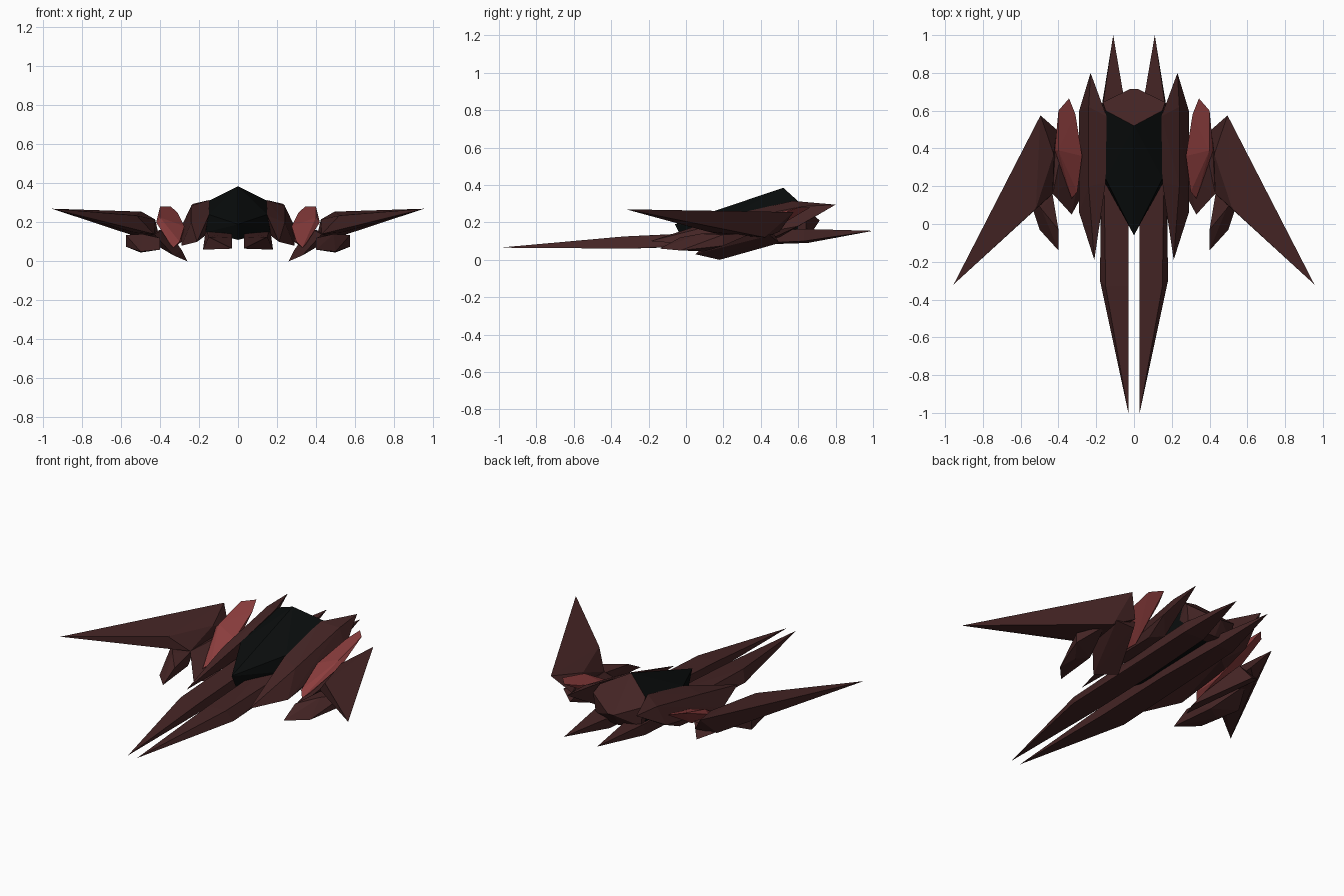
import bpy, bmesh


def material(name, rgb):
    m = bpy.data.materials.new(name)
    m.diffuse_color = (*rgb, 1)
    return m


BROWN = material("dark maroon hull", (0.058, 0.018, 0.018))
RED = material("light red panel", (0.26, 0.047, 0.047))
BLACK = material("black canopy", (0.003, 0.004, 0.004))


def facet(name, pts, mat, centre=False):
    """Faceted solid spanned by corner points; centre parts are symmetric,
    side parts are modelled at +x and mirrored."""
    if centre:
        pts = pts + [(-x, y, z) for x, y, z in pts if x > 0]
    bm = bmesh.new()
    for p in pts:
        bm.verts.new(p)
    res = bmesh.ops.convex_hull(bm, input=bm.verts[:])
    loose = [v for v in bm.verts if not v.link_faces]
    bmesh.ops.delete(bm, geom=loose, context='VERTS')
    bmesh.ops.recalc_face_normals(bm, faces=bm.faces[:])
    me = bpy.data.meshes.new(name)
    bm.to_mesh(me)
    bm.free()
    me.materials.append(mat)
    ob = bpy.data.objects.new(name, me)
    bpy.context.collection.objects.link(ob)
    if not centre:
        ob.modifiers.new("mirror", 'MIRROR').use_axis[0] = True
    return ob


# Canopy with a sloping ridge
facet("canopy", [
    (0, -.06, .19), (0, -.02, .11), (.15, .24, .24), (.165, .24, .15),
    (.15, .60, .31), (.15, .60, .15), (0, .52, .385)], BLACK, True)

# Rear cover falling away behind the canopy
facet("rear_cover", [
    (0, .52, .385), (.15, .60, .31), (.165, .645, .27), (.02, .715, .21),
    (.15, .64, .15), (.02, .66, .13), (.14, .50, .16)], BROWN, True)

# Long hull prongs, pointed at both ends
facet("hull_prong", [
    (.03, -1, .065), (.03, -.30, .065), (.18, -.30, .06),
    (.03, -.33, .12), (.15, -.33, .125),
    (.03, .20, .15), (.15, .20, .15), (.17, .20, .08), (.03, .20, .08),
    (.05, .65, .155), (.165, .63, .165), (.17, .63, .10), (.05, .65, .09),
    (.11, 1, .155)], BROWN)

# Slanted cheek panels beside the canopy
facet("cheek_panel", [
    (.21, -.19, .10), (.29, .06, .08), (.17, .18, .13), (.15, .22, .235),
    (.24, .20, .20), (.145, .57, .315), (.24, .62, .285), (.23, .80, .295),
    (.29, .60, .18), (.20, .50, .12), (.27, .45, .11)], BROWN)

# Red slabs between cheek and wing
facet("red_slab", [
    (.344, .665, .28), (.40, .60, .28), (.42, .39, .20), (.40, .39, .225),
    (.33, .135, .07), (.35, .19, .09), (.30, .17, .10), (.275, .36, .18),
    (.29, .36, .10), (.31, .58, .25)], RED)

# Forward-swept wings
facet("wing", [
    (.955, -.32, .27), (.495, .575, .255), (.425, .37, .215),
    (.52, .08, .235), (.41, .50, .15), (.54, .12, .15),
    (.50, .42, .12), (.43, .16, .14)], BROWN)

# Keel fins reaching down to the ground
facet("keel_fin", [
    (.26, .18, 0), (.33, .05, .03), (.43, .16, .14), (.50, .45, .13),
    (.42, .50, .09), (.37, .45, .17), (.29, .25, .06)], BROWN)

# Small pods under the wings
facet("under_pod", [
    (.40, -.14, .06), (.40, -.03, .12), (.49, .08, .14), (.50, -.03, .05),
    (.575, .20, .135), (.575, .20, .075), (.50, .10, .045),
    (.50, .35, .14), (.43, .14, .06), (.43, .15, .13)], BROWN)
